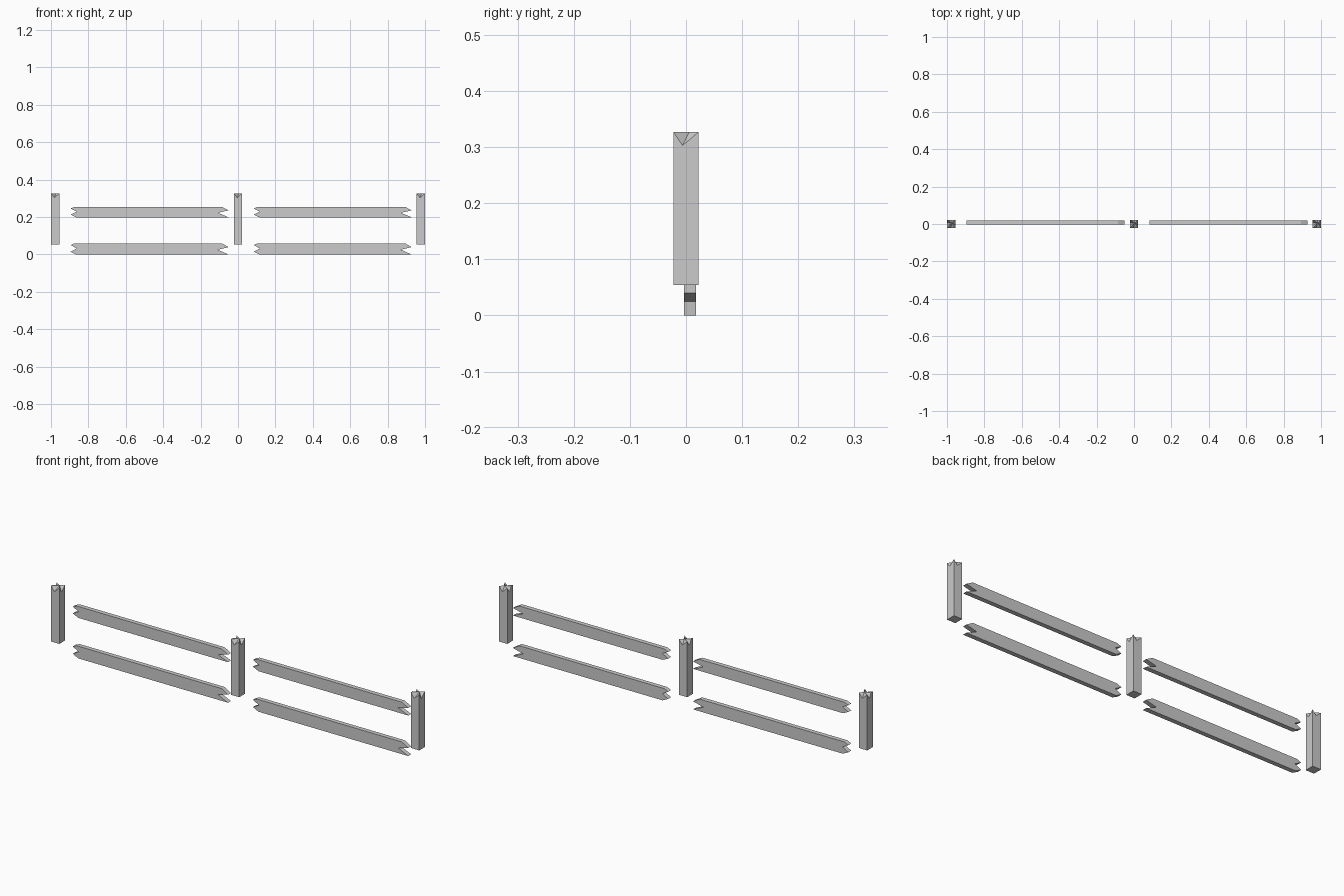
import bpy, bmesh

if "Cube" in bpy.data.objects:
    bpy.data.objects.remove(bpy.data.objects["Cube"])


def finish(bm, name):
    bmesh.ops.recalc_face_normals(bm, faces=bm.faces)
    mesh = bpy.data.meshes.new(name)
    bm.to_mesh(mesh)
    bm.free()
    obj = bpy.data.objects.new(name, mesh)
    bpy.context.collection.objects.link(obj)


# Post: square prism with a splintered crown fanned around a centre peak
def post(name, cx):
    r, bot, low, high = 0.0225, 0.054, 0.303, 0.327
    rim = [(r, -r, high), (r, -0.006, low), (r, r, high), (0.004, r, low),
           (-r, r, high), (-r, 0.006, low), (-r, -0.008, high),
           (-r, -r, high), (-0.004, -r, low)]
    bm = bmesh.new()
    top = [bm.verts.new((cx + x, y, z)) for x, y, z in rim]
    base = [bm.verts.new((cx + x, y, bot)) for x, y, z in rim]
    peak = bm.verts.new((cx + 0.004, 0.006, high))
    bm.faces.new(base[::-1])
    for i in range(len(rim)):
        j = (i + 1) % len(rim)
        bm.faces.new((base[i], base[j], top[j], top[i]))
        bm.faces.new((top[i], top[j], peak))
    finish(bm, name)


# Rail: plank with notched, broken ends (height as a fraction)
def rail(name, x0, x1, z, h):
    outline = [(x0 + 0.03, 0), (x1, 0), (x1 - 0.056, 0.42), (x1, 0.66),
               (x1 - 0.035, 1), (x0 + 0.022, 1), (x0, 0.84),
               (x0 + 0.033, 0.54), (x0, 0.25)]
    bm = bmesh.new()
    face = bm.faces.new([bm.verts.new((x, -0.004, z + t * h)) for x, t in outline])
    ext = bmesh.ops.extrude_face_region(bm, geom=[face], use_keep_orig=True)
    bmesh.ops.translate(bm, vec=(0, 0.022, 0),
                        verts=[v for v in ext["geom"] if isinstance(v, bmesh.types.BMVert)])
    finish(bm, name)


for side, x in (("left", -0.9775), ("middle", 0.0), ("right", 0.9775)):
    post(side + "_post", x)

for side, x in (("left", -0.895), ("right", 0.084)):
    rail(side + "_lower_rail", x, x + 0.844, 0.0, 0.06)
    rail(side + "_upper_rail", x, x + 0.844, 0.199, 0.056)
